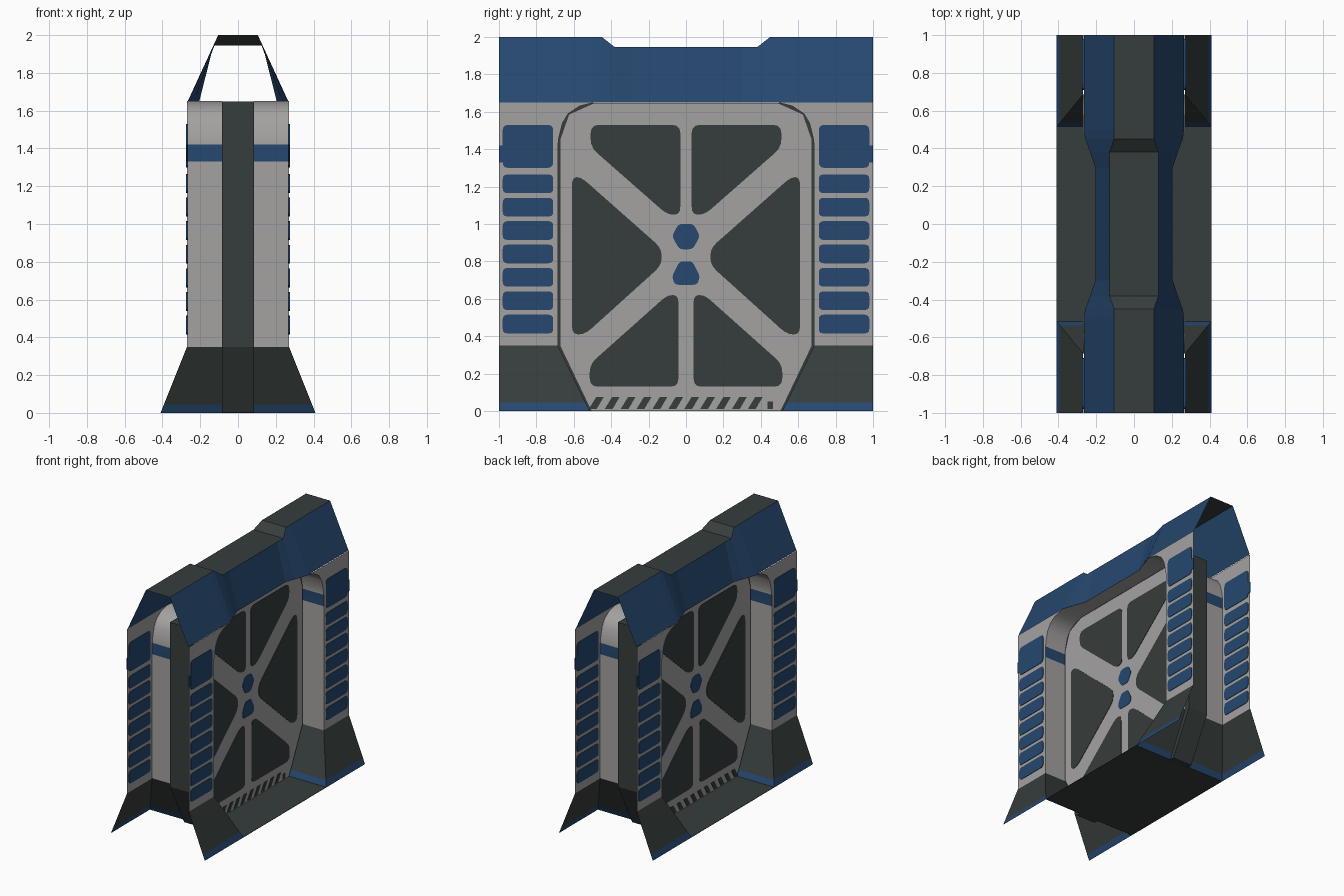
import bpy, bmesh
from mathutils import Vector

if "Cube" in bpy.data.objects:
    bpy.data.objects.remove(bpy.data.objects["Cube"])


def material(name, rgb):
    m = bpy.data.materials.new(name)
    m.diffuse_color = (*rgb, 1)
    m.use_nodes = True
    m.node_tree.nodes["Principled BSDF"].inputs["Base Color"].default_value = m.diffuse_color
    return m


MATS = [material("light_grey", (0.37, 0.36, 0.355)),
        material("dark_grey", (0.037, 0.047, 0.045)),
        material("blue", (0.019, 0.064, 0.16))]
GREY, DARK, BLUE = 0, 1, 2
QUAD = [(1, 1), (-1, 1), (1, -1), (-1, -1)]
SIDES = [(1, 1), (-1, 1)]


def build(name, faces, copies=QUAD):
    """faces: (points, material); each one is mirrored by the (sx, sy) copies."""
    bm = bmesh.new()
    for sx, sy in copies:
        for pts, mat in faces:
            vs = [bm.verts.new((sx * x, sy * y, z)) for x, y, z in pts]
            if sx * sy < 0:
                vs.reverse()
            bm.faces.new(vs).material_index = mat
    bmesh.ops.remove_doubles(bm, verts=bm.verts, dist=0.0004)
    me = bpy.data.meshes.new(name)
    bm.to_mesh(me)
    bm.free()
    for m in MATS:
        me.materials.append(m)
    ob = bpy.data.objects.new(name, me)
    bpy.context.collection.objects.link(ob)
    return ob


def rounded(pts, r):
    """Round the corners of a flat (y, z) outline."""
    out = []
    for i, p in enumerate(pts):
        p = Vector(p)
        a, b = Vector(pts[i - 1]) - p, Vector(pts[(i + 1) % len(pts)]) - p
        a = p + a.normalized() * min(r, a.length * 0.45)
        b = p + b.normalized() * min(r, b.length * 0.45)
        for t in (0, 0.33, 0.67, 1):
            out.append(tuple((1 - t) ** 2 * a + 2 * t * (1 - t) * p + t * t * b))
    return out


def prism(pts, x0, x1, mat):
    """Anticlockwise (y, z) outline extruded from x0 to x1."""
    n = len(pts)
    faces = [([(x1, y, z) for y, z in pts], mat),
             ([(x0, y, z) for y, z in reversed(pts)], mat)]
    for i in range(n):
        (y, z), (w, v) = pts[i], pts[(i + 1) % n]
        faces.append(([(x0, y, z), (x0, w, v), (x1, w, v), (x1, y, z)], mat))
    return faces


def rect(y0, y1, z0, z1):
    return [(y0, z0), (y1, z0), (y1, z1), (y0, z1)]


def both(half):
    """Close a right-half outline (bottom to top) by mirroring it in y."""
    return half + [(-y, z) for y, z in reversed(half)]


IN = 0.085   # half thickness of the door slab
W = 0.27     # half width of the pillars

# Jamb lining around the opening, with a blue band
line = [(0.685, 0.35, W), (0.685, 1.33, W), (0.685, 1.42, W), (0.68, 1.46, W),
        (0.66, 1.54, W), (0.63, 1.59, W), (0.57, 1.63, W), (0.49, 1.65, W),
        (0.3, 1.65, 0.205), (0, 1.65, 0.205)]
jamb = []
for (y, z, x), (w, v, u) in zip(line, line[1:]):
    jamb.append(([(IN, y, z), (x, y, z), (u, w, v), (IN, w, v)],
                 BLUE if abs(z - 1.33) < 0.01 else GREY))
ob = build("jamb_lining", jamb)
bpy.context.view_layer.objects.active = ob
ob.select_set(True)
bpy.ops.object.shade_smooth_by_angle(angle=0.8)

# Pillar side plates
outline = [(1, 0.35), (1, 1.65)] + [(y, z) for y, z, _ in line[7:1:-1]] + [(0.685, 0.35)]
build("pillar_plate", [([(W, y, z) for y, z in outline], GREY)])

# Blue slats and band, seen from both sides of the plates
slats = prism(rounded(rect(0.71, 0.98, 1.30, 1.53), 0.03), W - 0.004, W + 0.004, BLUE)
for i in range(7):
    c = 0.465 + i * 0.125
    slats += prism(rounded(rect(0.71, 0.98, c - 0.05, c + 0.05), 0.025),
                   W - 0.004, W + 0.004, BLUE)
build("pillar_slats", slats)
build("pillar_band", prism(rect(0.975, 1, 1.33, 1.42), W - 0.003, W + 0.003, BLUE))

# Flared feet: outer skirt and sloping inner face, blue along the ground
rows = [(0.515, 0, 0.41), (0.537, 0.045, 0.392), (0.685, 0.35, W)]
foot = []
for k, ((y, z, x), (w, v, u)) in enumerate(zip(rows, rows[1:])):
    mat = DARK if k else BLUE
    foot.append(([(x, y, z), (x, 1, z), (u, 1, v), (u, w, v)], mat))
    foot.append(([(IN, y, z), (x, y, z), (u, w, v), (IN, w, v)], mat))
build("flared_foot", foot)

# Floor sill
build("floor_sill", prism(rect(-0.515, 0.515, 0, 0.003), -0.41, 0.41, DARK), [(1, 1)])

# Lintel hood, open below and at the ends: y, bottom x, top x, top z
secs = [(0, 0.205, 0.13, 1.945), (0.3, 0.205, 0.13, 1.945), (0.38, 0.232, 0.13, 1.945),
        (0.45, 0.258, 0.105, 2), (0.5, 0.266, 0.105, 2), (1, 0.266, 0.105, 2)]
hood = []
for (y, b, t, z), (w, c, u, v) in zip(secs, secs[1:]):
    hood.append(([(b, y, 1.65), (c, w, 1.65), (u, w, v), (t, y, z)], BLUE))
    hood.append(([(0, y, z), (t, y, z), (u, w, v), (0, w, v)], DARK))
build("lintel_hood", hood)

# Door slab and its grey face frames
build("door_slab", prism(both([(0.55, 0.001), (0.73, 0.35), (0.73, 1.648)]), -IN, IN, DARK), [(1, 1)])
face = both([(0.505, 0.001), (0.672, 0.35), (0.672, 1.45), (0.625, 1.585), (0.49, 1.646)])
build("door_face", prism(face, IN, 0.088, GREY), SIDES)

# Recess-coloured door panels
X0, X1 = 0.0875, 0.091
top = [(0.03, 1.05), (0.10, 1.05), (0.51, 1.41), (0.51, 1.53), (0.03, 1.53)]
side = [(0.13, 0.78), (0.54, 0.41), (0.61, 0.41), (0.61, 1.25), (0.56, 1.25), (0.13, 0.87)]
low = [(0.04, 0.13), (0.515, 0.13), (0.515, 0.25), (0.10, 0.62), (0.04, 0.62)]
panels = []
for p in (top, side, low):
    panels += prism(rounded(p, 0.045), X0, X1, DARK)
build("door_panels", panels)

# Blue hub badges
hexa = both([(0.035, 0.865), (0.075, 0.935), (0.04, 1.0)])
trap = both([(0.06, 0.675), (0.075, 0.72), (0.035, 0.80)])
build("hub_badges", prism(rounded(hexa, 0.02), X0, X1, BLUE)
      + prism(rounded(trap, 0.02), X0, X1, BLUE), SIDES)

# Slanted stripes along the door foot
stripes = []
for i in range(12):
    y = -0.5 + i * 0.085
    stripes += prism([(y - 0.02, 0.01), (y + 0.022, 0.01), (y + 0.06, 0.075), (y + 0.02, 0.075)]
                     if i < 11 else rect(y, y + 0.03, 0.01, 0.05), X0, X1, DARK)
build("warning_stripes", stripes, SIDES)
